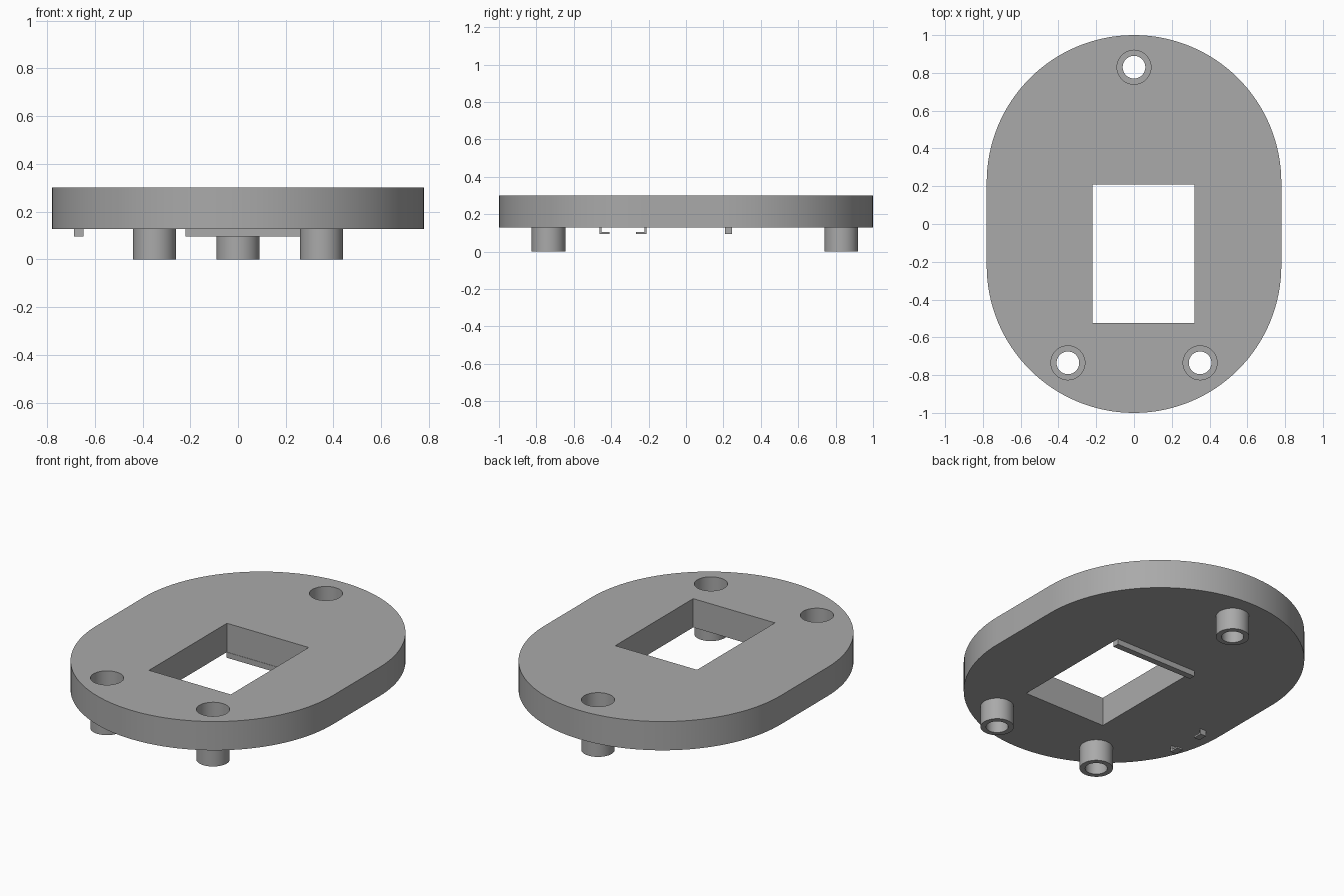
import bpy, bmesh, math

cube = bpy.data.objects.get("Cube")
if cube:
    bpy.data.objects.remove(cube, do_unlink=True)

GREY = (0.40, 0.40, 0.40, 1)
mat = bpy.data.materials.new("plain grey")
mat.use_nodes = True
mat.diffuse_color = GREY
mat.node_tree.nodes["Principled BSDF"].inputs["Base Color"].default_value = GREY

PLATE_BOTTOM, PLATE_TOP = 0.128, 0.30
POST_R, BORE_R = 0.09, 0.06
POSTS = {"back_post": (0, 0.83), "left_post": (0.35, -0.735), "right_post": (-0.35, -0.735)}


def arc(cx, cy, r, start, end, n):
    """Points from start to end angle in degrees, both included."""
    angles = [math.radians(start + (end - start) * i / n) for i in range(n + 1)]
    return [(cx + r * math.cos(a), cy + r * math.sin(a)) for a in angles]


def circle(cx, cy, r, n=48):
    return arc(cx, cy, r, 0, 360, n)[:-1]


def rectangle(a0, a1, b0, b1):
    return [(a0, b0), (a1, b0), (a1, b1), (a0, b1)]


def extrude(name, loops, low, high, axis="z"):
    """Solid from an outline plus any hole outlines, extruded along z or x."""
    bm = bmesh.new()
    edges = []
    for loop in loops:
        verts = [bm.verts.new((u, v, low) if axis == "z" else (low, u, v)) for u, v in loop]
        edges += [bm.edges.new((verts[i - 1], verts[i])) for i in range(len(verts))]
    bmesh.ops.triangle_fill(bm, edges=edges, use_beauty=True)
    grown = bmesh.ops.extrude_face_region(bm, geom=bm.faces[:], use_keep_orig=True)
    moved = [g for g in grown["geom"] if isinstance(g, bmesh.types.BMVert)]
    step = high - low
    bmesh.ops.translate(bm, verts=moved, vec=(0, 0, step) if axis == "z" else (step, 0, 0))
    bmesh.ops.recalc_face_normals(bm, faces=bm.faces[:])
    mesh = bpy.data.meshes.new(name)
    bm.to_mesh(mesh)
    bm.free()
    mesh.materials.append(mat)
    obj = bpy.data.objects.new(name, mesh)
    bpy.context.collection.objects.link(obj)
    bpy.ops.object.select_all(action="DESELECT")
    obj.select_set(True)
    bpy.context.view_layer.objects.active = obj
    bpy.ops.object.shade_smooth_by_angle(angle=math.radians(30))
    return obj


# Stadium plate with a rectangular window and three wide screw recesses
outline = arc(0, 0.22, 0.78, 0, 180, 64) + arc(0, -0.22, 0.78, 180, 360, 64)
window = rectangle(-0.22, 0.32, -0.525, 0.21)
recesses = [circle(x, y, POST_R) for x, y in POSTS.values()]
extrude("plate", [outline, window] + recesses, PLATE_BOTTOM, PLATE_TOP)

# Hollow posts below the recesses
for name, (x, y) in POSTS.items():
    extrude(name, [circle(x, y, POST_R), circle(x, y, BORE_R)], 0, PLATE_BOTTOM + 0.002)

# Lip under the back edge of the window
extrude("window_lip", [rectangle(-0.22, 0.32, 0.208, 0.245)], 0.095, PLATE_BOTTOM)

# Pair of small L-shaped hooks facing each other
for name, y, side in (("front_hook", -0.463, 1), ("back_hook", -0.211, -1)):
    profile = [(0, PLATE_BOTTOM), (0, 0.095), (0.055, 0.095), (0.055, 0.105),
               (0.011, 0.105), (0.011, PLATE_BOTTOM)]
    extrude(name, [[(y + side * d, z) for d, z in profile]], -0.686, -0.648, "x")
